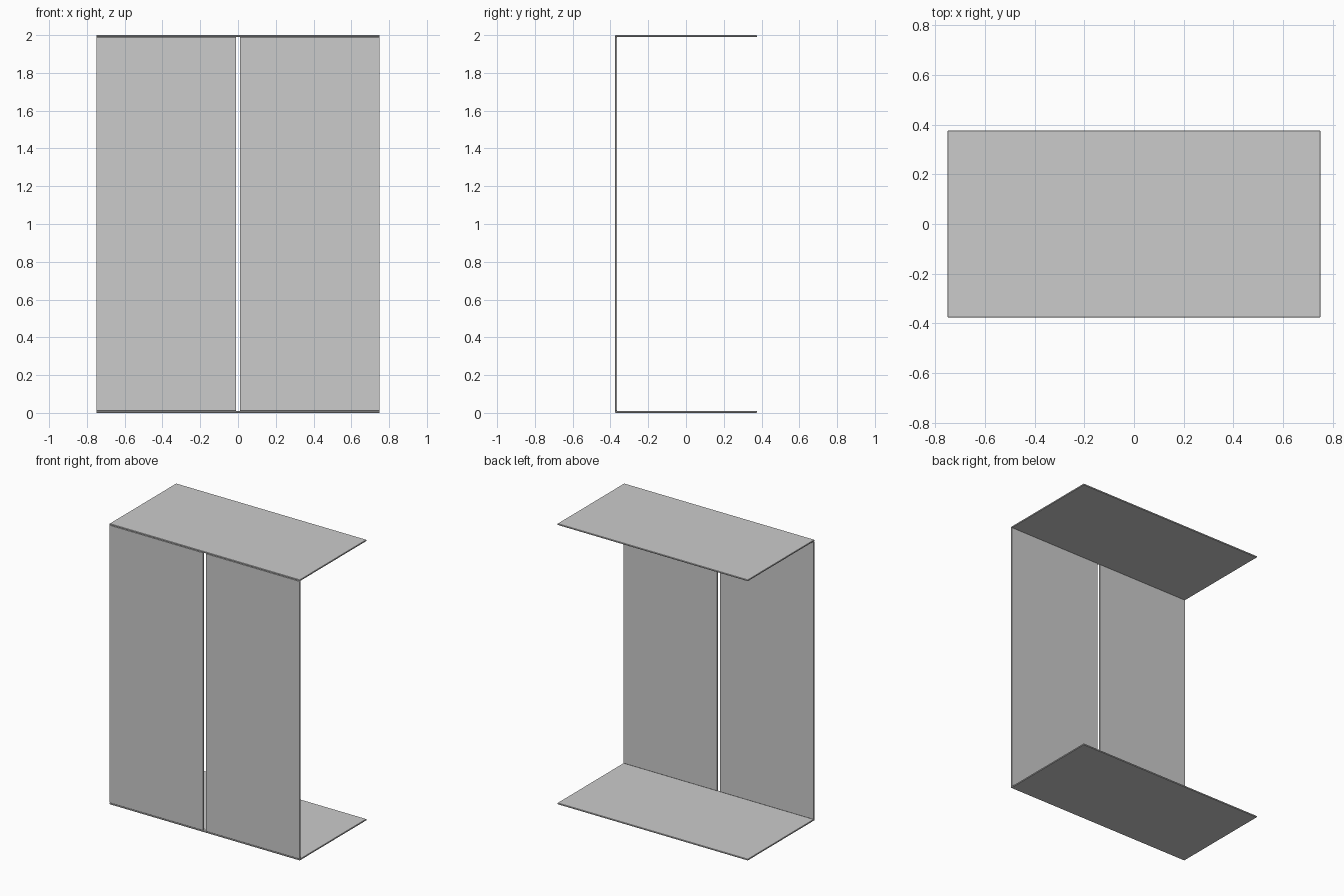
import bpy

if "Cube" in bpy.data.objects:
    bpy.data.objects.remove(bpy.data.objects["Cube"])

W, D, H, T = 1.5, 0.75, 2.0, 0.01   # overall size and sheet thickness
GAP = 0.02                          # slot between the doors


def panel(name, lo, hi):
    """Thin box between two opposite corners."""
    centre = [(a + b) / 2 for a, b in zip(lo, hi)]
    bpy.ops.mesh.primitive_cube_add(size=1, location=centre)
    ob = bpy.context.object
    ob.name = name
    ob.scale = [b - a for a, b in zip(lo, hi)]
    bpy.ops.object.transform_apply(location=False, rotation=False, scale=True)
    bevel = ob.modifiers.new("soft_edge", 'BEVEL')
    bevel.width = 0.0015
    bevel.segments = 1
    return ob


# Top and bottom boards
panel("bottom_board", (-W / 2, -D / 2, 0), (W / 2, D / 2, T))
panel("top_board", (-W / 2, -D / 2, H - T), (W / 2, D / 2, H))

# Pair of front doors with a narrow slot between them
for name, x0, x1 in (("left_door", -W / 2, -GAP / 2), ("right_door", GAP / 2, W / 2)):
    panel(name, (x0, -D / 2, T), (x1, -D / 2 + T, H - T))
